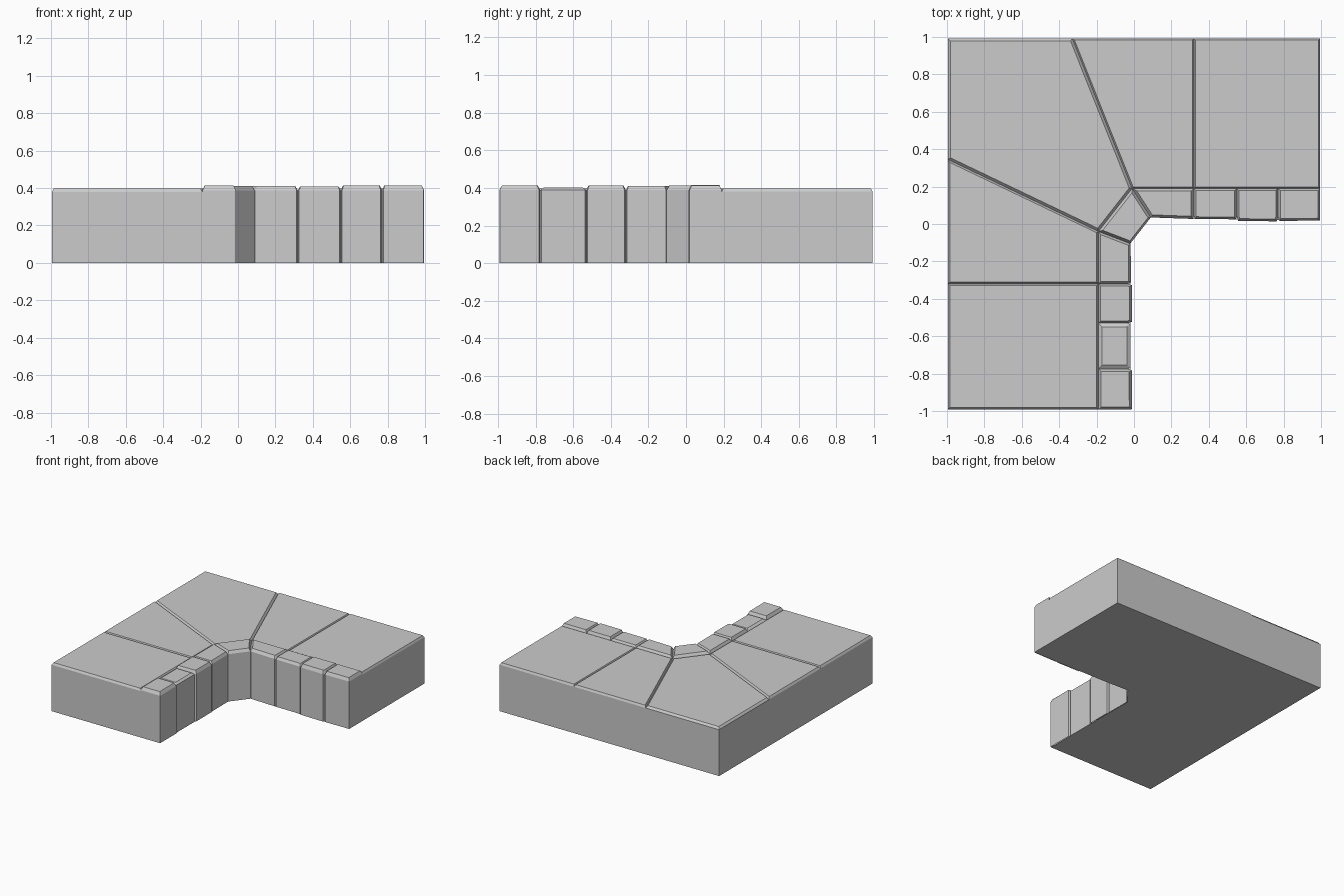
import bpy, bmesh
from mathutils import Vector as V

if "Cube" in bpy.data.objects:
    bpy.data.objects.remove(bpy.data.objects["Cube"])


def tile(name, pts, z0, top, inset, walls):
    """Chamfered paving cap; only the listed edges get a wall to the ground."""
    bm = bmesh.new()
    vs = [bm.verts.new((p[0], p[1], z0)) for p in pts]
    face = bm.faces.new(vs)
    n = len(vs)
    for i in walls:
        a, b = vs[i], vs[(i + 1) % n]
        la, lb = (bm.verts.new((v.co.x, v.co.y, 0)) for v in (a, b))
        bm.faces.new((la, lb, b, a))
    face.normal_update()
    bmesh.ops.inset_individual(bm, faces=[face], thickness=inset,
                               depth=0, use_even_offset=True)
    for v in face.verts:
        v.co.z = top
    finish(name, bm)


def finish(name, bm):
    me = bpy.data.meshes.new(name)
    bm.to_mesh(me)
    bm.free()
    bpy.context.collection.objects.link(bpy.data.objects.new(name, me))


X, Y = 0.995, 0.992

# Kerb joints, from the end of the front arm round to the end of the right arm
front = [V(p) for p in [(-.018, -Y), (-.018, -.775), (-.018, -.53), (-.018, -.32),
                        (-.02, -.105), (.09, .035), (.32, .027), (.55, .025),
                        (.77, .022), (X, .025)]]
back = [V(p) for p in [(-.19, -Y), (-.19, -.775), (-.19, -.53), (-.19, -.32),
                       (-.19, -.04), (-.01, .19), (.32, .19), (.55, .19),
                       (.77, .19), (X, .19)]]
push = [.006, -.002, .006, .002, 0, 0, 0, .008, .006]
tops = [.414, .402, .413, .41, .412, .41, .408, .415, .413]
insets = [.014, .02, .012, .012, .014, .014, .012, .012, .012]

for i in range(9):
    f0, f1, b0, b1 = front[i], front[i + 1], back[i], back[i + 1]
    d = (f1 - f0).normalized()
    out = V((d.y, -d.x)) * push[i]
    c0 = .002 if i in (0, 4, 5) else .007
    c1 = .002 if i in (3, 4, 8) else .007
    poly = [f0 + (b0 - f0).normalized() * c0 * 2, f0 + d * c0 + out,
            f1 - d * c1 + out, f1 + (b1 - f1).normalized() * c1 * 2, b1, b0]
    walls = [0, 1, 2] + ([5] if i == 0 else []) + ([3] if i == 8 else [])
    tile(f"kerb_{i + 1}", poly, .388, tops[i], insets[i], walls)

# Large paving slabs: outline, chamfer width, outer edges
slabs = [
    ([(-X, -Y), (-.19, -Y), (-.19, -.32), (-X, -.32)], .010, [0, 3]),
    ([(-X, -.32), (-.19, -.32), (-.19, -.04), (-X, .345)], .010, [3]),
    ([(-X, .345), (-.19, -.04), (-.01, .19), (-.33, Y), (-X, Y)], .014, [3, 4]),
    ([(-.33, Y), (-.01, .19), (.32, .19), (.32, Y)], .008, [3]),
    ([(.32, .19), (X, .19), (X, Y), (.32, Y)], .008, [1, 2]),
]
for i, (poly, inset, walls) in enumerate(slabs):
    tile(f"slab_{i + 1}", poly, .38, .397, inset, walls)

# Flat underside
bm = bmesh.new()
outline = front + [V((X, Y)), V((-X, Y)), V((-X, -Y))]
bm.faces.new([bm.verts.new((p.x, p.y, 0)) for p in reversed(outline)])
finish("underside", bm)
